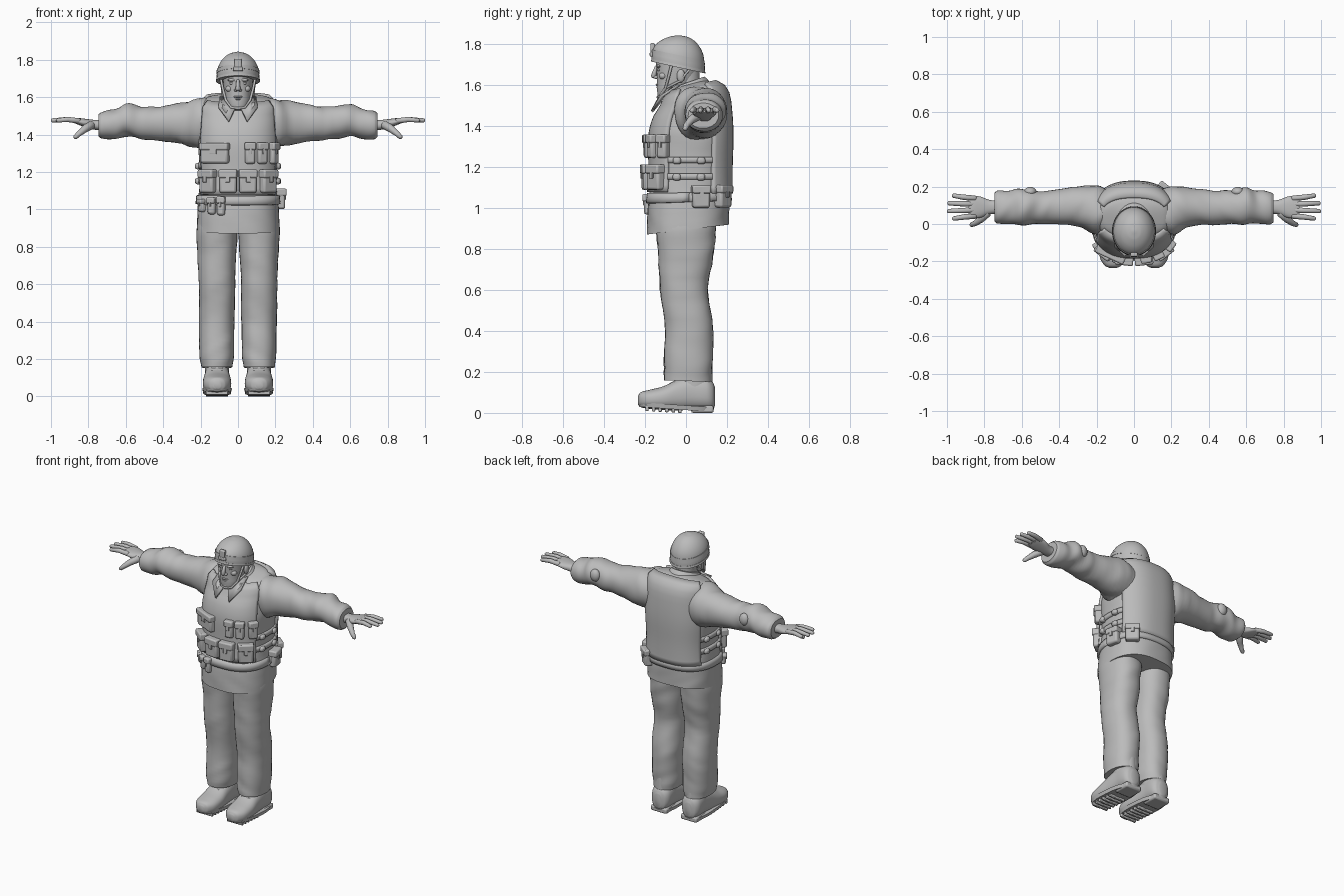
import bpy, bmesh
from math import sin, cos, acos, radians, pi
from mathutils import Vector, Matrix, noise

old = bpy.data.objects.get("Cube")
if old:
    bpy.data.objects.remove(old, do_unlink=True)

grey = bpy.data.materials.new("plain_grey")
grey.use_nodes = True
grey.diffuse_color = (0.5, 0.5, 0.5, 1)
grey.node_tree.nodes["Principled BSDF"].inputs["Base Color"].default_value = (0.5, 0.5, 0.5, 1)


def finish(name, bm, bevel=0, thick=0, angle=40):
    """Turn a bmesh into a shaded object."""
    if not thick:
        bmesh.ops.recalc_face_normals(bm, faces=bm.faces)
    me = bpy.data.meshes.new(name)
    bm.to_mesh(me)
    bm.free()
    me.materials.append(grey)
    ob = bpy.data.objects.new(name, me)
    bpy.context.collection.objects.link(ob)
    bpy.ops.object.select_all(action="DESELECT")
    ob.select_set(True)
    bpy.context.view_layer.objects.active = ob
    bpy.ops.object.shade_smooth_by_angle(angle=radians(angle))
    if thick:
        mod = ob.modifiers.new("thickness", "SOLIDIFY")
        mod.thickness, mod.offset = thick, -1
    if bevel:
        mod = ob.modifiers.new("bevel", "BEVEL")
        mod.width, mod.segments = bevel, 2
    return ob


def sample(secs, s):
    """Smoothly interpolate section values at position s."""
    i = max(k for k in range(len(secs) - 1) if secs[k][0] <= s or k == 0)
    a, b = secs[i], secs[i + 1]
    p, n = secs[max(i - 1, 0)], secs[min(i + 2, len(secs) - 1)]
    h = b[0] - a[0]
    t = (s - a[0]) / h
    out = []
    for k in range(1, len(a)):
        m0 = (b[k] - p[k]) / (b[0] - p[0]) * h
        m1 = (n[k] - a[k]) / (n[0] - a[0]) * h
        out.append((2*t**3 - 3*t*t + 1) * a[k] + (t**3 - 2*t*t + t) * m0
                   + (3*t*t - 2*t**3) * b[k] + (t**3 - t*t) * m1)
    return out


def point(secs, s, a, axis="z", p=2, fold=0, sx=1):
    """Point on a lofted superellipse; sections are (s, u, v, ru, rv[, tilt])."""
    u0, v0, ru, rv, *tilt = sample(secs, s)
    c, d = cos(a), sin(a)
    u = ru * abs(c) ** (2 / p) * (1 if c > 0 else -1)
    v = rv * abs(d) ** (2 / p) * (1 if d > 0 else -1)
    w = s + (tilt[0] * v if tilt else 0)
    f = 1
    if fold:
        f += fold * noise.noise(Vector((u * 6 + sx * 3, v * 6, w * 16 + u * 9)))
    u, v = u0 + u * f, v0 + v * f
    x, y, z = {"z": (u, v, w), "x": (w, u, v), "y": (u, w, v)}[axis]
    return Vector((x * sx, y, z))


def loft(name, secs, axis="z", p=2, fold=0, sx=1, steps=5, seg=32):
    bm = bmesh.new()
    rows = []
    for a, b in zip(secs, secs[1:]):
        rows += [a[0] + (b[0] - a[0]) * k / steps for k in range(steps)]
    rows.append(secs[-1][0])
    rings = [[bm.verts.new(point(secs, s, 2 * pi * k / seg + 0.001, axis, p, fold, sx))
              for k in range(seg)] for s in rows]
    for r, q in zip(rings, rings[1:]):
        for k in range(seg):
            bm.faces.new((r[k], r[(k + 1) % seg], q[(k + 1) % seg], q[k]))
    bm.faces.new(rings[0])
    bm.faces.new(rings[-1])
    return finish(name, bm)


def tube(name, pts, radii, sx=1, seg=10):
    """Tapered tube through points, rounded at both ends."""
    pts = [Vector((x * sx, y, z)) for x, y, z in pts]
    d0, d1 = (pts[0] - pts[1]).normalized(), (pts[-1] - pts[-2]).normalized()
    pts = [pts[0] + d0 * radii[0] * .6] + pts + [pts[-1] + d1 * radii[-1] * .6]
    radii = [radii[0] * .5] + list(radii) + [radii[-1] * .5]
    bm = bmesh.new()
    rings = []
    for i, (c, r) in enumerate(zip(pts, radii)):
        d = pts[min(i + 1, len(pts) - 1)] - pts[max(i - 1, 0)]
        m = d.to_track_quat("Z", "Y")
        rings.append([bm.verts.new(c + m @ Vector((r * cos(2*pi*k/seg), r * sin(2*pi*k/seg), 0)))
                      for k in range(seg)])
    for r, q in zip(rings, rings[1:]):
        for k in range(seg):
            bm.faces.new((r[k], r[(k + 1) % seg], q[(k + 1) % seg], q[k]))
    bm.faces.new(rings[0])
    bm.faces.new(rings[-1])
    return finish(name, bm, angle=60)


def ball(name, loc, size):
    bm = bmesh.new()
    bmesh.ops.create_uvsphere(bm, u_segments=20, v_segments=12, radius=1,
                              matrix=Matrix.Translation(loc) @ Matrix.Diagonal((*size, 1)))
    return finish(name, bm)


def box(name, loc, size, turn=0, bevel=0.008):
    bm = bmesh.new()
    bmesh.ops.create_cube(bm, size=1, matrix=Matrix.Translation(loc)
                          @ Matrix.Rotation(turn, 4, "Z") @ Matrix.Diagonal((*size, 1)))
    return finish(name, bm, bevel)


# Jacket body: the surface that vest, belt and pouches are laid on
TORSO = [(.895, 0, .01, .222, .2, .12), (1.0, 0, .012, .218, .2, .05), (1.1, 0, .018, .208, .192, 0),
         (1.2, 0, .02, .205, .19, 0), (1.35, 0, .022, .212, .192, 0), (1.45, 0, .03, .205, .178, .08),
         (1.52, 0, .04, .2, .155, .2), (1.565, 0, .035, .195, .13, .25),
         (1.592, 0, .03, .165, .095, .25), (1.605, 0, .02, .09, .07, .25)]
P = 2.5
loft("jacket", TORSO, p=P, fold=.02, seg=48)


def surface(z, a):
    """Torso point and its horizontal outward normal."""
    q = point(TORSO, z, a, p=P)
    t = point(TORSO, z, a + .03, p=P) - point(TORSO, z, a - .03, p=P)
    return q, Vector((t.y, -t.x, 0)).normalized()


def front(x, z):
    ratio = min(abs(x) / sample(TORSO, z)[2], 1) ** (P / 2)
    return -acos(ratio if x > 0 else -ratio)


def panel(name, a0, a1, z0, z1, lift, cols=24, rows=16):
    bm = bmesh.new()
    grid = []
    for j in range(rows + 1):
        line = []
        for i in range(cols + 1):
            q, n = surface(z0 + (z1 - z0) * j / rows, a0 + (a1 - a0) * i / cols)
            line.append(bm.verts.new(q + n * lift + Vector((0, 0, lift * .6 * j / rows))))
        grid.append(line)
    for r, q in zip(grid, grid[1:]):
        for i in range(cols):
            bm.faces.new((r[i], r[i + 1], q[i + 1], q[i]))
    return finish(name, bm, thick=lift + .01)


def pouch(name, a, z, w, h, d, flap=True):
    q, n = surface(z, a)
    turn = n.to_2d().angle_signed(Vector((0, -1)))
    box(name, q + n * (d / 2 - .005), (w, d + .02, h), turn, .012)
    if flap:
        top = q + n * (d / 2) + Vector((0, 0, h * .32))
        box(name + "_flap", top, (w + .006, d + .024, h * .36), turn, .008)
        box(name + "_tab", q + n * (d + .008) + Vector((0, 0, h * .1)), (w * .25, .008, h * .3), turn, .002)


# Vest plates, belt and side straps
panel("vest_front", radians(-152), radians(-28), 1.08, 1.59, .014)
panel("vest_back", radians(28), radians(152), 1.07, 1.59, .018)
panel("waist_belt", 0, 2 * pi, 1.03, 1.068, .012, 64, 2)
for side, mid in (("left", 0), ("right", pi)):
    for z in (1.14, 1.22):
        panel(side + "_side_strap", mid - .65, mid + .65, z, z + .022, .012, 16, 2)
        for off in (-.25, .2):
            pouch(side + "_strap_buckle", mid + off, z + .011, .04, .034, .022, False)

# Pouches on chest, waist and hip
pouch("chest_pocket", front(-.12, 1.3), 1.3, .16, .11, .024)
for x in (.062, .122, .178):
    pouch("magazine_pouch", front(x, 1.3), 1.3, .054, .115, .03)
for x in (-.148, -.05, .05, .148):
    pouch("waist_pouch", front(x, 1.15), 1.15, .092, .125, .04)
for x, h in ((-.185, .07), (-.135, .09), (-.088, .1)):
    pouch("belt_pouch", front(x, 1.025), 1.025, .042, h, .022)
for deg in (12, 48):
    pouch("hip_pouch", radians(deg), 1.055, .085, .11, .034)

# Neck, collar and face
loft("neck", [(1.48, 0, .01, .07, .07), (1.58, 0, .005, .06, .064), (1.7, 0, 0, .062, .066)])
loft("collar", [(1.555, 0, .01, .115, .115, .35), (1.59, 0, .008, .1, .1, .35),
                (1.612, 0, .005, .082, .085, .35)], seg=40)
for sx in (-1, 1):
    bm = bmesh.new()
    flap = [(.012, -.128, 1.555), (.05, -.172, 1.475), (.105, -.125, 1.55), (.098, -.04, 1.605), (.06, -.07, 1.6)]
    bm.faces.new([bm.verts.new((x * sx, y, z)) for x, y, z in flap][::sx])
    finish("collar_flap", bm, thick=.014)
loft("head", [(1.53, 0, -.105, .018, .016), (1.542, 0, -.098, .042, .037), (1.575, 0, -.075, .062, .066),
              (1.61, 0, -.055, .07, .087), (1.65, 0, -.045, .076, .098), (1.69, 0, -.04, .08, .106),
              (1.75, 0, -.04, .085, .11)], p=2.2)
tube("nose", [(0, -.143, 1.69), (0, -.153, 1.665), (0, -.158, 1.642)], (.009, .011, .014))
ball("upper_lip", (0, -.138, 1.602), (.024, .01, .006))
ball("lower_lip", (0, -.135, 1.59), (.02, .01, .006))
ball("chin", (0, -.12, 1.556), (.026, .02, .02))
for sx in (-1, 1):
    ball("nostril", (.012 * sx, -.146, 1.638), (.009, .012, .008))
    ball("eye", (.032 * sx, -.13, 1.674), (.014, .01, .007))
    ball("brow", (.032 * sx, -.134, 1.692), (.026, .013, .008))
    ball("cheekbone", (.045 * sx, -.112, 1.645), (.022, .02, .018))
    ball("ear", (.08 * sx, -.025, 1.645), (.012, .02, .032))
    tube("chin_strap", [(.092, -.07, 1.7), (.08, -.085, 1.64), (.066, -.1, 1.585), (.036, -.125, 1.545),
                        (0, -.137, 1.54)], (.007,) * 5, sx)
    tube("rear_strap", [(.09, .02, 1.68), (.082, -.03, 1.62), (.066, -.1, 1.585)], (.006,) * 3, sx)

# Helmet with rim, band and front bracket
DOME = [(1.69, 0, -.038, .114, .13, -.22), (1.725, 0, -.038, .113, .129, -.2), (1.77, 0, -.038, .103, .12, -.12),
        (1.81, 0, -.038, .077, .09, -.05), (1.835, 0, -.038, .04, .047, 0), (1.843, 0, -.038, .006, .006, 0)]
loft("helmet", DOME, seg=40)
for name, z, h, r in (("helmet_rim", 1.686, .014, .118), ("helmet_band", 1.725, .022, .1155)):
    loft(name, [(z, 0, -.038, r, r + .015, -.22), (z + h, 0, -.038, r - .002, r + .013, -.21)], steps=2, seg=40)
box("helmet_bracket", (0, -.163, 1.775), (.038, .022, .06), 0, .006)
box("bracket_foot", (0, -.169, 1.75), (.056, .016, .022), 0, .005)

SLEEVE = [(.1, .06, 1.455, .12, .12), (.2, .072, 1.46, .13, .133), (.3, .09, 1.46, .108, .11),
          (.45, .088, 1.46, .088, .09), (.52, .09, 1.463, .088, .087), (.6, .094, 1.478, .097, .086),
          (.66, .09, 1.456, .09, .08), (.73, .088, 1.45, .086, .072), (.747, .088, 1.45, .074, .06)]
PALM = [(.72, .09, 1.45, .036, .029), (.77, .09, 1.453, .038, .026), (.82, .09, 1.463, .056, .022),
        (.86, .09, 1.472, .06, .017), (.885, .09, 1.476, .054, .01)]
TROUSER = [(.155, .113, .01, .084, .115, -.03), (.2, .113, .01, .09, .118, 0), (.3, .113, .012, .094, .118, 0),
           (.42, .113, .015, .095, .118, 0), (.6, .113, -.01, .097, .116, 0), (.75, .113, -.002, .103, .132, 0),
           (.88, .112, 0, .11, .145, 0), (.98, .11, .005, .105, .15, 0)]
BOOT = [(-.235, .112, .062, .02, .02), (-.222, .112, .064, .045, .036), (-.18, .112, .066, .07, .046),
        (-.11, .112, .072, .076, .058), (-.04, .112, .088, .07, .076), (.03, .112, .1, .066, .085),
        (.1, .112, .095, .065, .08), (.13, .112, .085, .05, .066), (.142, .112, .08, .025, .045)]

for sx, side in ((1, "left_"), (-1, "right_")):
    # Sleeve, elbow tab and hand
    loft(side + "sleeve", SLEEVE, "x", 2.1, .11, sx)
    ball(side + "elbow_tab", (.555 * sx, .172, 1.49), (.034, .026, .04))
    loft(side + "palm", PALM, "x", 2.3, 0, sx)
    for y, tip, spread in ((.137, .966, .015), (.106, .99, .005), (.074, .993, -.005), (.043, .965, -.014)):
        tube(side + "finger", [(.85, y, 1.473), (.91, y + spread * .4, 1.481), (tip, y + spread, 1.476)],
             (.015, .0145, .0115), sx)
    tube(side + "thumb", [(.785, .06, 1.452), (.82, .025, 1.43), (.85, .003, 1.405), (.87, -.005, 1.386)],
         (.024, .02, .015, .012), sx)
    # Trousers, boot, sole and treads
    loft(side + "trouser", TROUSER, "z", 2.3, .045, sx)
    loft(side + "boot", BOOT, "y", 2.4, 0, sx)
    loft(side + "boot_shaft", [(.08, .112, .04, .064, .09), (.15, .112, .045, .064, .085), (.25, .112, .04, .066, .085)],
         sx=sx)
    loft(side + "sole", [(.017, .112, -.048, .074, .18, -.07), (.04, .112, -.048, .079, .187, -.07)],
         p=2.7, sx=sx, steps=2)
    box(side + "heel", (.112 * sx, .08, .018), (.118, .11, .036), 0, .01)
    for k in range(6):
        box(side + "tread", (.112 * sx, -.19 + k * .032, .024 - k * .002), (.118, .016, .03), 0, .004)
    for k in range(4):
        tube(side + "lace", [(.085, -.1 + k * .022, .126 + k * .013), (.139, -.1 + k * .022, .126 + k * .013)],
             (.006, .006), sx)
